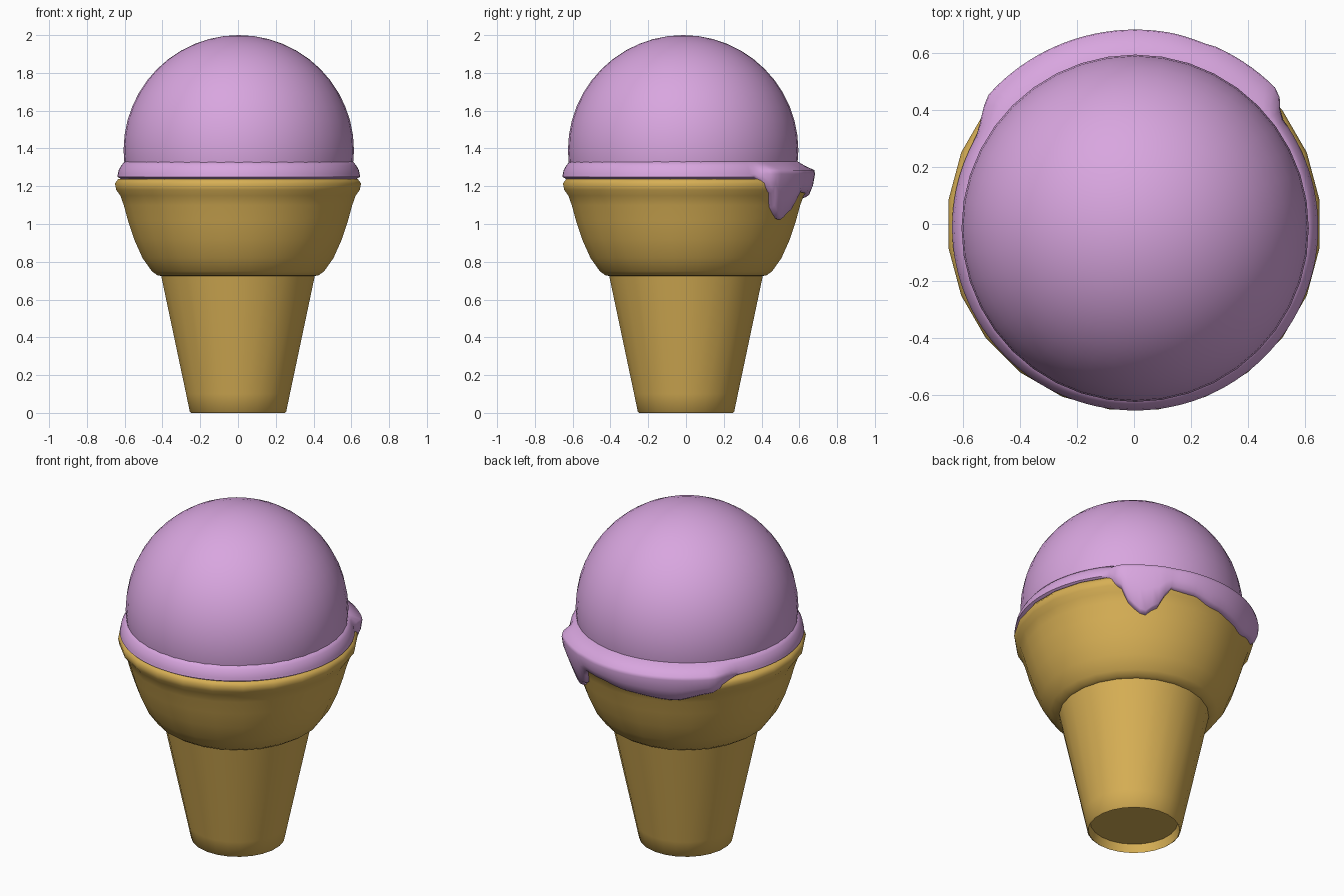
import bpy
import bmesh
from math import sin, cos, pi, radians, degrees, tau

cube = bpy.data.objects.get("Cube")
if cube:
    bpy.data.objects.remove(cube, do_unlink=True)


def material(name, colour):
    mat = bpy.data.materials.new(name)
    mat.use_nodes = True
    mat.diffuse_color = colour
    mat.node_tree.nodes["Principled BSDF"].inputs["Base Color"].default_value = colour
    return mat


wafer = material("wafer_gold", (0.68, 0.43, 0.09, 1))
cream = material("pink_ice_cream", (0.69, 0.38, 0.74, 1))


def finish(bm, name, mat, angle):
    bmesh.ops.remove_doubles(bm, verts=bm.verts, dist=0.0001)
    bmesh.ops.recalc_face_normals(bm, faces=bm.faces)
    mesh = bpy.data.meshes.new(name)
    bm.to_mesh(mesh)
    bm.free()
    mesh.materials.append(mat)
    obj = bpy.data.objects.new(name, mesh)
    bpy.context.collection.objects.link(obj)
    bpy.ops.object.select_all(action='DESELECT')
    obj.select_set(True)
    bpy.context.view_layer.objects.active = obj
    bpy.ops.object.shade_smooth_by_angle(angle=radians(angle))
    return obj


def sweep(section, steps, closed, start=0.0):
    """Sweep a (radius, height) section that may vary with the angle round z."""
    bm = bmesh.new()
    rows = []
    for i in range(steps):
        a = start + tau * i / steps
        rows.append([bm.verts.new((r * cos(a), r * sin(a), z)) for r, z in section(a)])
    count = len(rows[0])
    for i in range(steps):
        here, there = rows[i], rows[(i + 1) % steps]
        for j in range(count if closed else count - 1):
            k = (j + 1) % count
            bm.faces.new((here[j], there[j], there[k], here[k]))
    return bm


# Wafer cone: recessed base, tapering stem, flared bowl and rounded lip
cone_profile = [
    (0.001, 0.05), (0.24, 0.05), (0.25, 0), (0.257, 0.005), (0.277, 0.1), (0.41, 0.725),
    (0.43, 0.728), (0.46, 0.75), (0.51, 0.82), (0.555, 0.92), (0.588, 1.02),
    (0.61, 1.1), (0.628, 1.15), (0.65, 1.18), (0.657, 1.215), (0.64, 1.238),
    (0.6, 1.24), (0.57, 1.2),
]
cone = sweep(lambda a: cone_profile, 24, False, pi / 24)
finish(cone, "wafer_cone", wafer, 55)

# Scoop
bm = bmesh.new()
bmesh.ops.create_uvsphere(bm, u_segments=40, v_segments=24, radius=0.61)
scoop = finish(bm, "scoop", cream, 60)
scoop.location = (0.004, -0.015, 1.39)

# Melted rim: angle and height of its lower edge where it drips at the back
RIM = 1.235
drips = [(36, RIM), (44, 1.17), (50, 1.06), (56, 1.02), (62, 1.06), (69, 1.17),
         (80, 1.165), (95, 1.14), (119, 1.12), (135, 1.16), (152, RIM)]


def lower_edge(a):
    d = degrees(a)
    for (a0, z0), (a1, z1) in zip(drips, drips[1:]):
        if a0 <= d <= a1:
            t = (d - a0) / (a1 - a0)
            return z0 + (z1 - z0) * t * t * (3 - 2 * t)
    return RIM


def rim_section(a):
    low = lower_edge(a)
    drop = RIM - low
    r = 0.64 + 0.055 * min(1, drop / 0.07)
    tip = r - 0.3 * drop
    return [(0.57, 1.33), (0.605, 1.33), (0.3 * r + 0.43, 1.31), (r - 0.004, 1.285),
            (r, 1.265), (0.5 * (r + tip) + 0.003, 0.5 * (1.265 + low)),
            (tip - 0.003, low + 0.012), (tip - 0.022, low), (0.57, low)]


rim = finish(sweep(rim_section, 120, True), "melted_rim", cream, 60)
rim.location = (0.004, -0.012, 0)
